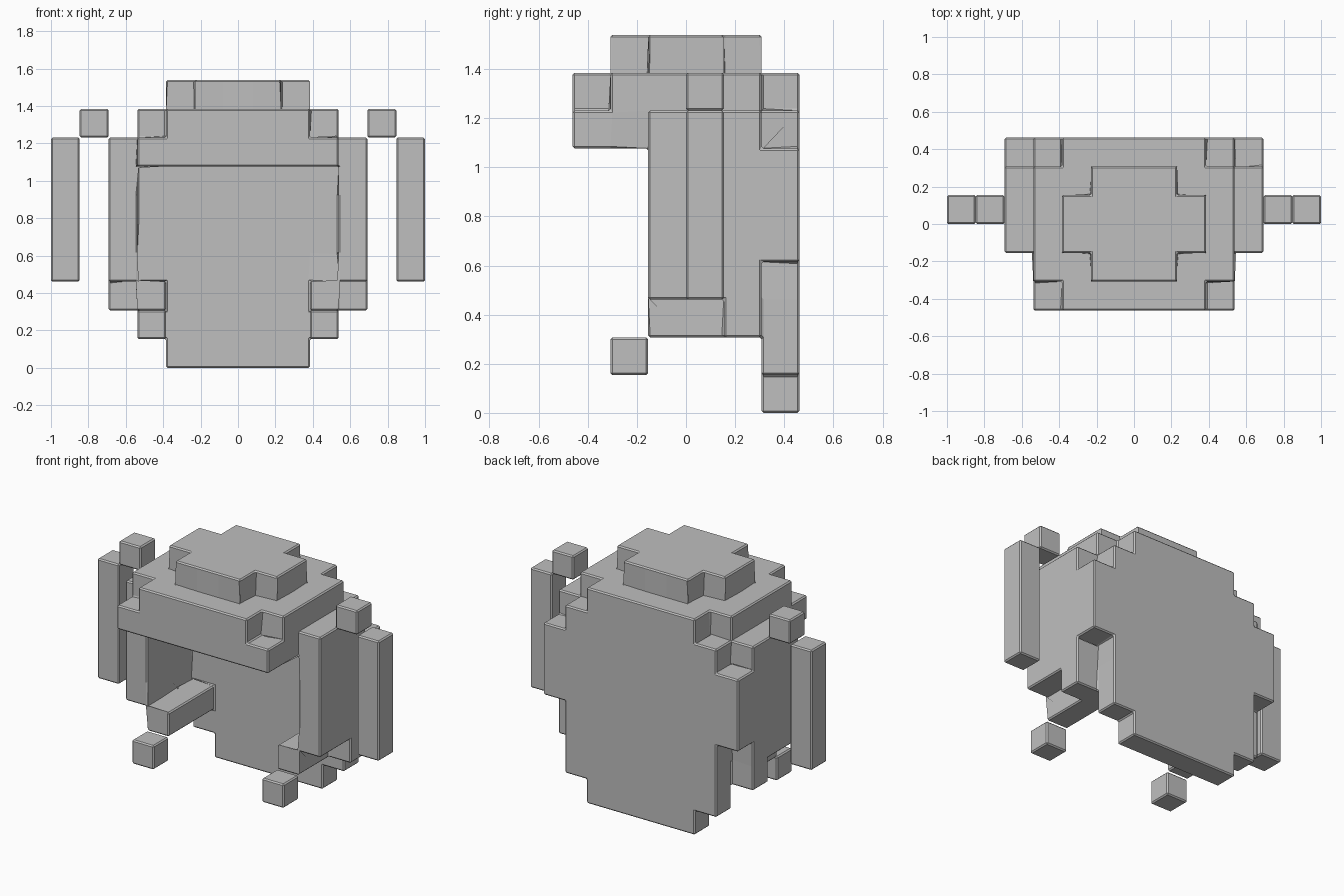
import bpy
import bmesh
from mathutils import Vector

if "Cube" in bpy.data.objects:
    bpy.data.objects.remove(bpy.data.objects["Cube"])

U = 2 / 13  # edge length of one block

grey = bpy.data.materials.new("plain grey")
grey.use_nodes = True
grey.diffuse_color = (0.52, 0.52, 0.52, 1)
grey.node_tree.nodes["Principled BSDF"].inputs["Base Color"].default_value = (0.52, 0.52, 0.52, 1)


def cells(x0, x1, y0, y1, z0, z1):
    """Set of unit blocks in a box; x limits are half-block values."""
    xs = range(int(x0 + 6.5), int(x1 + 6.5))
    return {(x, y, z) for x in xs for y in range(y0, y1) for z in range(z0, z1)}


def wide(half, y0, y1, z0, z1):
    """Box centred on x = 0."""
    return cells(-half, half, y0, y1, z0, z1)


def mirrored(blocks):
    return {(12 - x, y, z) for x, y, z in blocks}


def build(name, blocks):
    """Skin the outside of a block set and soften its edges."""
    bm = bmesh.new()
    verts = {}

    def vert(p):
        key = tuple(p)
        if key not in verts:
            verts[key] = bm.verts.new(((p[0] - 6.5) * U, p[1] * U, p[2] * U))
        return verts[key]

    for cell in blocks:
        for axis in range(3):
            a, b = Vector(), Vector()
            a[(axis + 1) % 3] = 1
            b[(axis + 2) % 3] = 1
            for side in (0, 1):
                near = list(cell)
                near[axis] += 1 if side else -1
                if tuple(near) in blocks:
                    continue
                o = Vector(cell)
                o[axis] += side
                loop = [o, o + a, o + a + b, o + b]
                bm.faces.new([vert(p) for p in (loop if side else loop[::-1])])
    mesh = bpy.data.meshes.new(name)
    bm.to_mesh(mesh)
    bm.free()
    mesh.materials.append(grey)
    obj = bpy.data.objects.new(name, mesh)
    bpy.context.collection.objects.link(obj)
    bevel = obj.modifiers.new("soft edges", "BEVEL")
    bevel.width = 0.008
    bevel.segments = 1
    bevel.limit_method = "ANGLE"
    return obj


# Stepped crown, hollow underneath
cap = wide(2.5, -1, 1, 9, 10) | wide(1.5, -2, 2, 9, 10)
cap_hollow = {(x, y, z - 1) for x, y, z in cap}
crown = (wide(3.5, -2, 2, 8, 9) | wide(2.5, -3, 3, 8, 9)) - cap_hollow

# Brow across the front
brow = wide(3.5, -3, -2, 7, 8)

# Back plate, stepped in outline
back = wide(2.5, 2, 3, 0, 9) | wide(3.5, 2, 3, 1, 8) | wide(4.5, 2, 3, 4, 7)

# Left side: temple, side wall and cheek bar
side = (cells(2.5, 3.5, -2, -1, 7, 8)
        | cells(3.5, 4.5, -1, 2, 3, 8)
        | cells(3.5, 4.5, 1, 2, 2, 3)
        | cells(2.5, 3.5, -1, 2, 2, 3))

build("helmet_shell", cap | crown | brow | back | side | mirrored(side))

# Paired parts hanging on at the block edges
pairs = {
    "cheek_tip": cells(2.5, 3.5, -2, -1, 1, 2),
    "horn_knuckle": cells(4.5, 5.5, 0, 1, 8, 9),
    "hanging_horn": cells(5.5, 6.5, 0, 1, 3, 8),
}
for name, blocks in pairs.items():
    build("left_" + name, blocks)
    build("right_" + name, mirrored(blocks))
